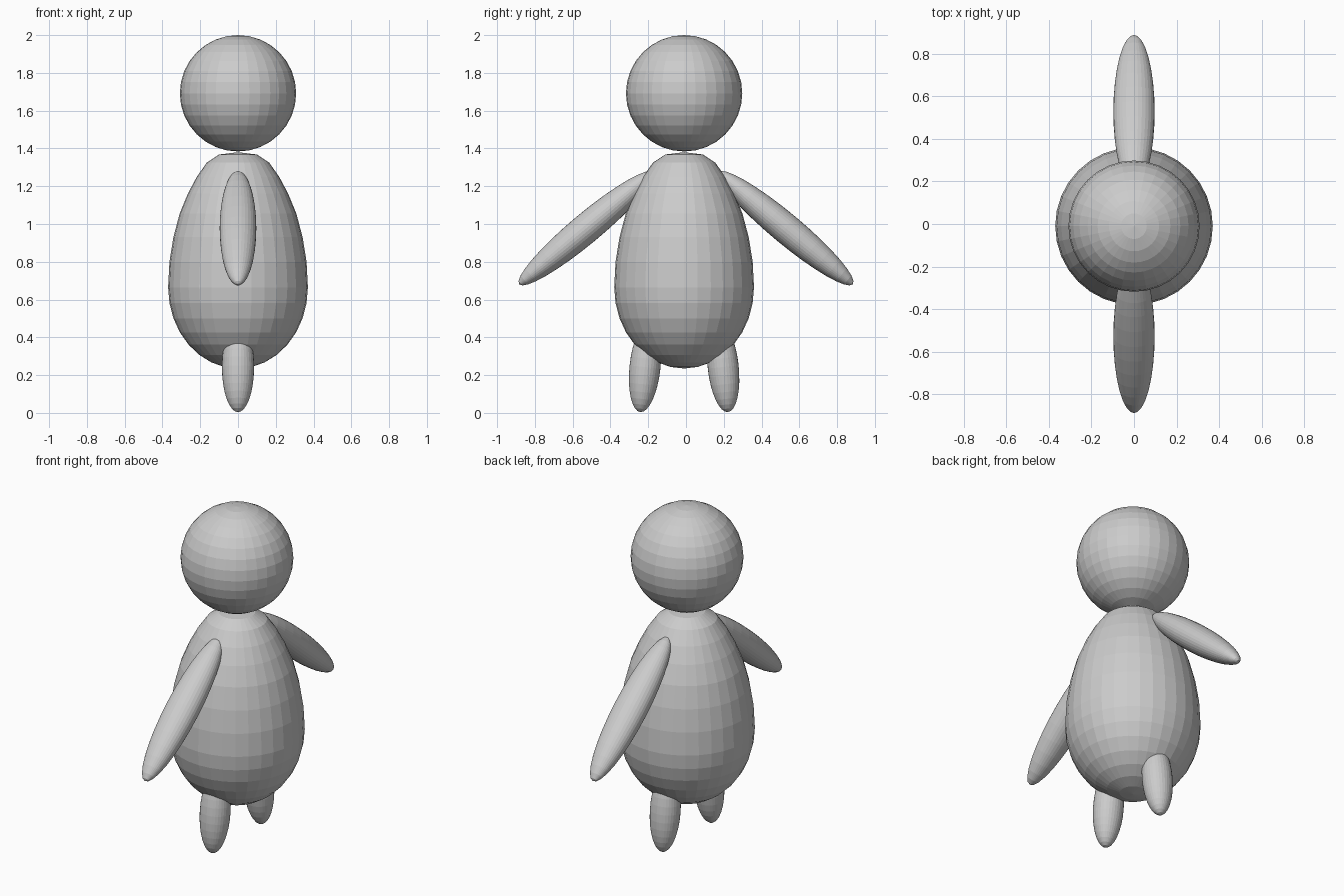
import bpy
import bmesh
import math

if "Cube" in bpy.data.objects:
    bpy.data.objects.remove(bpy.data.objects["Cube"])

grey = bpy.data.materials.new("plain grey")
grey.diffuse_color = (0.6, 0.6, 0.6, 1)
grey.use_nodes = True
grey.node_tree.nodes["Principled BSDF"].inputs["Base Color"].default_value = grey.diffuse_color


def ellipsoid(name, center, radii, tilt=0):
    """Flat-faced ball stretched along its poles and tilted about x."""
    bpy.ops.mesh.primitive_uv_sphere_add(
        segments=32, ring_count=16, radius=1, location=center, rotation=(tilt, 0, 0))
    ob = bpy.context.object
    ob.name = name
    ob.scale = radii
    ob.data.materials.append(grey)
    return ob


# head
ellipsoid("head", (0, -0.01, 1.692), (0.308, 0.308, 0.308))

# body: round bottom, taller tapering upper half with a flattened top
upper = [(0.363, 0.80), (0.342, 0.93), (0.309, 1.055), (0.265, 1.162),
         (0.218, 1.25), (0.165, 1.325), (0.10, 1.368)]
lower = [(0.37 * math.cos(a), 0.665 - 0.43 * math.sin(a))
         for a in (math.radians(11.25 * k) for k in range(7, -1, -1))]
bm = bmesh.new()
rings = []
for r, z in lower + upper:
    rings.append([bm.verts.new((r * math.cos(i * math.tau / 32),
                                r * math.sin(i * math.tau / 32), z)) for i in range(32)])
for a, b in zip(rings, rings[1:]):
    for i in range(32):
        j = (i + 1) % 32
        bm.faces.new((a[i], a[j], b[j], b[i]))
bottom = bm.verts.new((0, 0, 0.235))
top = bm.verts.new((0, 0, 1.38))
for i in range(32):
    j = (i + 1) % 32
    bm.faces.new((bottom, rings[0][j], rings[0][i]))
    bm.faces.new((top, rings[-1][i], rings[-1][j]))
mesh = bpy.data.meshes.new("body")
bm.to_mesh(mesh)
bm.free()
mesh.materials.append(grey)
body = bpy.data.objects.new("body", mesh)
body.location.y = -0.01
bpy.context.collection.objects.link(body)

# arms and legs on both sides
for side, word in ((-1, "front"), (1, "back")):
    ellipsoid(word + "_arm", (0, side * 0.527, 0.978), (0.097, 0.08, 0.464),
              side * math.radians(50.2))
    ellipsoid(word + "_leg", (0, side * 0.207 - 0.01, 0.243), (0.085, 0.082, 0.24),
              side * math.radians(6))
